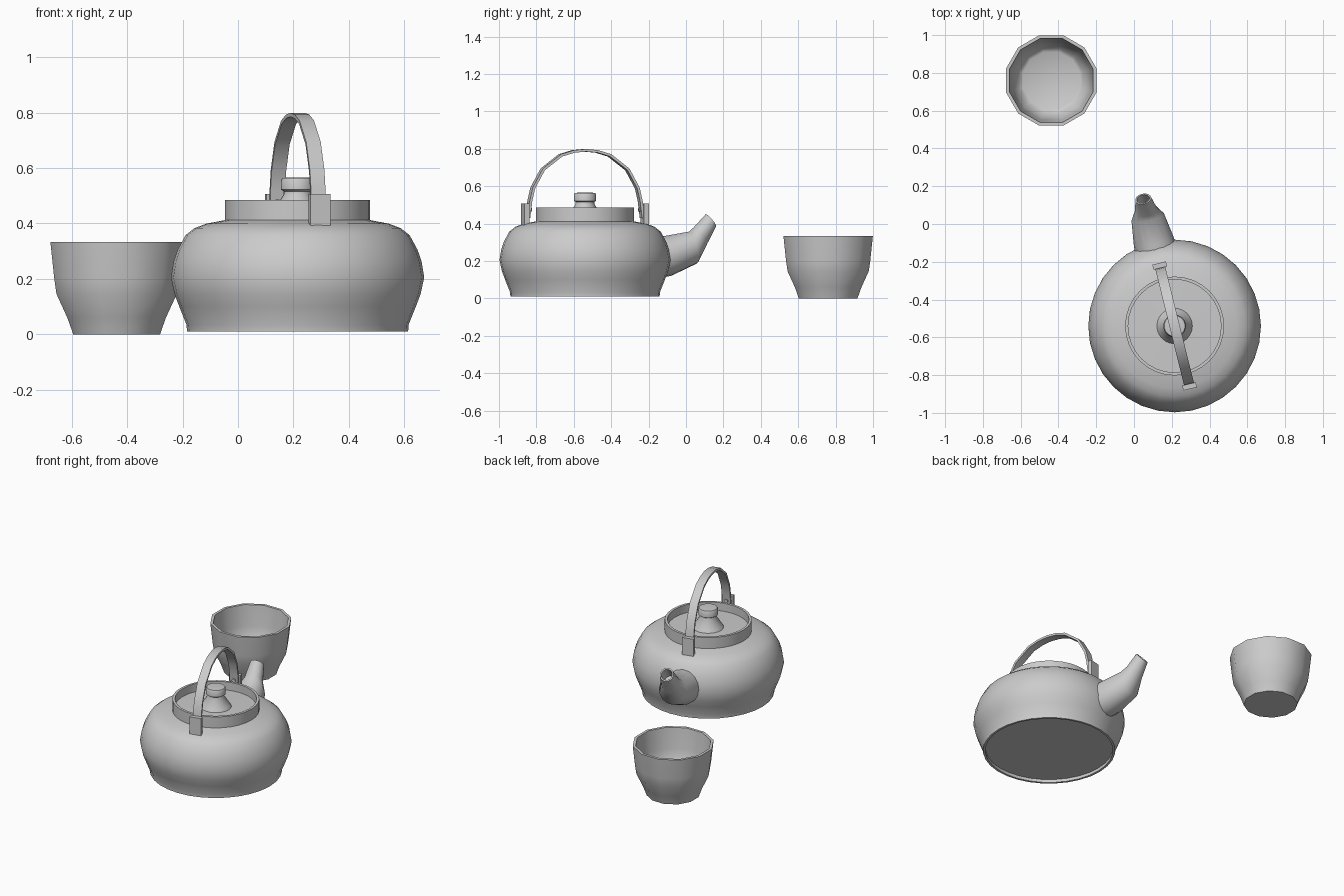
import bpy, bmesh, math
from mathutils import Vector

if "Cube" in bpy.data.objects:
    bpy.data.objects.remove(bpy.data.objects["Cube"])

POT = Vector((0.215, -0.54, 0))
CUP = Vector((-0.438, 0.76, 0))
OUT = Vector((-0.24, 0.97, 0)).normalized()   # spout / handle direction
SIDE = Vector((OUT.y, -OUT.x, 0))
UP = Vector((0, 0, 1))


def loc(d, s, z):
    return POT + OUT * d + SIDE * s + UP * z


def finish(name, bm, angle=40):
    bmesh.ops.recalc_face_normals(bm, faces=bm.faces)
    me = bpy.data.meshes.new(name)
    bm.to_mesh(me)
    bm.free()
    ob = bpy.data.objects.new(name, me)
    bpy.context.collection.objects.link(ob)
    bpy.ops.object.select_all(action='DESELECT')
    ob.select_set(True)
    bpy.context.view_layer.objects.active = ob
    bpy.ops.object.shade_smooth_by_angle(angle=math.radians(angle))
    return ob


def skin(name, rings, angle=40, cap_start=True, cap_end=True):
    bm = bmesh.new()
    vs = [[bm.verts.new(p) for p in r] for r in rings]
    n = len(vs[0])
    for a, b in zip(vs, vs[1:]):
        for i in range(n):
            j = (i + 1) % n
            bm.faces.new((a[i], a[j], b[j], b[i]))
    if cap_start:
        bm.faces.new(vs[0])
    if cap_end:
        bm.faces.new(vs[-1])
    return finish(name, bm, angle)


def circle(center, u, v, r, n, phase=0.0):
    return [center + (u * math.cos(t) + v * math.sin(t)) * r
            for t in (2 * math.pi * (i + phase) / n for i in range(n))]


def lathe(name, center, profile, n, phase=0.0, angle=40):
    X, Y = Vector((1, 0, 0)), Vector((0, 1, 0))
    return skin(name, [circle(center + UP * z, X, Y, r, n, phase) for r, z in profile], angle)


# Pot body with foot ring and upright collar
lathe("pot_body", POT, [
    (0.385, 0.03), (0.385, 0.01), (0.399, 0.01), (0.401, 0.035), (0.427, 0.10),
    (0.444, 0.145), (0.457, 0.205), (0.447, 0.265), (0.433, 0.305), (0.404, 0.358),
    (0.372, 0.383), (0.33, 0.399), (0.262, 0.412), (0.262, 0.485), (0.246, 0.485),
    (0.246, 0.425)], 32)

# Sunken lid with conical knob
lathe("lid", POT, [
    (0.246, 0.42), (0.246, 0.432), (0.094, 0.435), (0.086, 0.45), (0.05, 0.505),
    (0.05, 0.516), (0.06, 0.522), (0.06, 0.555), (0.055, 0.564), (0.03, 0.566)], 24)

# Spout with open tip: distance, height, tilt, radius
spout = [(0.37, 0.215, 15, 0.113), (0.46, 0.228, 8, 0.108), (0.595, 0.272, 14, 0.088),
         (0.635, 0.335, 38, 0.058), (0.693, 0.418, 40, 0.043),
         (0.693, 0.418, 40, 0.034), (0.635, 0.345, 38, 0.036)]
rings = []
for d, z, tilt, r in spout:
    t = math.radians(tilt)
    rings.append(circle(loc(d, 0, z), SIDE, UP * math.cos(t) - OUT * math.sin(t), r, 16))
skin("spout", rings, 50)

# Arched strap handle
half = [(0.315, 0.43), (0.304, 0.52), (0.288, 0.59), (0.233, 0.69), (0.135, 0.765), (0.065, 0.786)]
path = half + [(0, 0.792)] + [(-d, z) for d, z in reversed(half)]
rings = []
for i, (d, z) in enumerate(path):
    a, b = path[max(i - 1, 0)], path[min(i + 1, len(path) - 1)]
    t = Vector((b[0] - a[0], b[1] - a[1])).normalized()
    nd, nz = t.y * 0.007, -t.x * 0.007
    rings.append([loc(d + nd * k, s * 0.027, z + nz * k)
                  for k, s in ((1, 1), (1, -1), (-1, -1), (-1, 1))])
skin("handle", rings, 40)

# Lugs and pins holding the handle
for name, sgn in (("back", 1), ("front", -1)):
    d0, d1 = 0.316 * sgn, 0.343 * sgn
    skin(name + "_lug", [[loc(d, s, z) for d, s in
                          ((d0, -0.037), (d1, -0.037), (d1, 0.037), (d0, 0.037))]
                         for z in (0.393, 0.507)], 30)
    skin(name + "_pin", [circle(loc(d * sgn, 0, 0.475), SIDE, UP, 0.012, 10)
                         for d in (0.295, 0.32)], 30)

# Twelve-sided cup
k = 1 / math.cos(math.pi / 12)
lathe("cup", CUP, [(r * k, z) for r, z in [
    (0.157, 0.0), (0.163, 0.018), (0.178, 0.06), (0.217, 0.145), (0.225, 0.2), (0.239, 0.333),
    (0.222, 0.333), (0.207, 0.2), (0.198, 0.15), (0.168, 0.09), (0.15, 0.08)]], 12, 0.5)
